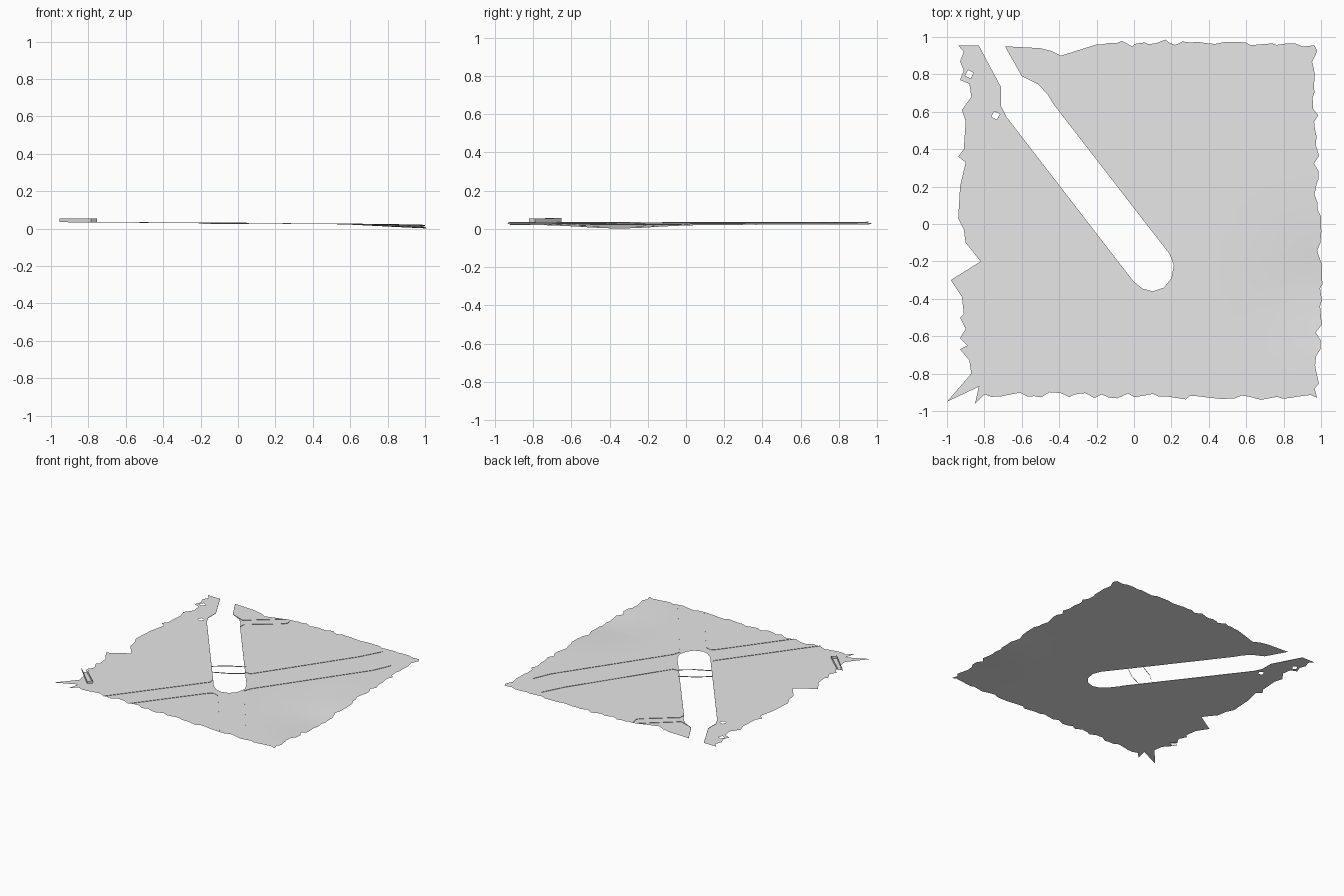
import bpy, bmesh, math, random
from mathutils import Vector

random.seed(4)
if "Cube" in bpy.data.objects:
    bpy.data.objects.remove(bpy.data.objects["Cube"])

grey = bpy.data.materials.new("plain grey")
grey.use_nodes = True
colour = (0.8, 0.8, 0.8, 1)
grey.diffuse_color = colour
grey.node_tree.nodes["Principled BSDF"].inputs["Base Color"].default_value = colour


def ground(x, y):
    """Gentle slope toward +x with a shallow dip at the right edge."""
    dip = max(0, min(1, (x - 0.55) / 0.43)) * math.exp(-((y + 0.35) / 0.27) ** 2)
    return 0.028 - 0.007 * x - 0.019 * dip


def finish(bm, name):
    mesh = bpy.data.meshes.new(name)
    bm.to_mesh(mesh)
    bm.free()
    mesh.materials.append(grey)
    obj = bpy.data.objects.new(name, mesh)
    bpy.context.collection.objects.link(obj)
    return obj


def ribbon(name, points, low=0.0, high=0.003, steps=8):
    """Thin upright strip that follows the ground along a path."""
    bm = bmesh.new()
    path = [Vector(points[0])]
    for a, b in zip(points, points[1:]):
        path += [Vector(a).lerp(Vector(b), (i + 1) / steps) for i in range(steps)]
    rows = [[bm.verts.new((p.x, p.y, ground(p.x, p.y) + h)) for h in (low, high)]
            for p in path]
    for a, b in zip(rows, rows[1:]):
        bm.faces.new((a[0], b[0], b[1], a[1]))
    return finish(bm, name)


def ragged(start, end, count, depth):
    """Torn edge between two points, both ends left out."""
    a, b = Vector(start), Vector(end)
    side = Vector((a.y - b.y, b.x - a.x)).normalized()
    return [tuple(a.lerp(b, (i + random.uniform(-.3, .3)) / count)
                  + side * random.uniform(-depth, depth)) for i in range(1, count)]


# Outline of the sheet: torn edges and the open slot
left_edge = [(-.83, .955), (-.94, .955), (-.91, .92), (-.93, .87), (-.91, .82),
             (-.93, .77), (-.88, .75), (-.87, .68), (-.92, .61), (-.9, .55),
             (-.91, .4), (-.94, .36), (-.9, .33), (-.93, .2), (-.94, .03),
             (-.91, -.03), (-.9, -.1), (-.82, -.2), (-.98, -.3), (-.92, -.39),
             (-.91, -.48), (-.93, -.5), (-.9, -.56), (-.93, -.61), (-.89, -.65),
             (-.93, -.67), (-.88, -.73), (-.87, -.8), (-1, -.95), (-.83, -.87),
             (-.85, -.96), (-.8, -.91)]
corner_front, corner_back = (.98, -.93), (.965, .955)
top_edge = [(.3, .97), (-.2, .96), (-.39, .9), (-.44, .925), (-.5, .94), (-.69, .95)]
slot_right = [(-.69, .95), (-.6, .79), (-.51, .745), (-.46, .69), (-.43, .64), (.05, .02),
              (.19, -.16)]
slot_end = [(.213, -.22), (.2, -.29), (.16, -.34), (.1, -.36), (.045, -.345), (0, -.31)]
slot_left = [(-.07, -.22), (-.68, .57), (-.71, .63), (-.71, .73), (-.83, .955)]

outline = (left_edge + ragged(left_edge[-1], corner_front, 40, .017) + [corner_front]
           + ragged(corner_front, (1, .04), 22, .017) + [(1, .04)]
           + ragged((.98, .04), corner_back, 22, .017) + [corner_back]
           + ragged(corner_back, top_edge[0], 14, .008) + top_edge[:1]
           + ragged(top_edge[0], top_edge[1], 14, .02) + top_edge[1:-1]
           + slot_right + slot_end + slot_left[:-1])
holes = [[(x - .023, y - .008), (x + .007, y - .023), (x + .023, y + .008), (x - .007, y + .023)]
         for x, y in ((-.88, .8), (-.74, .58))]

bm = bmesh.new()
for loop in [outline] + holes:
    verts = [bm.verts.new((*p, 0)) for p in loop]
    for a, b in zip(verts, verts[1:] + verts[:1]):
        bm.edges.new((a, b))
bmesh.ops.triangle_fill(bm, edges=bm.edges[:], use_beauty=True, normal=(0, 0, 1))
# Grid cuts let the sheet bend
for axis in ((1, 0, 0), (0, 1, 0)):
    for i in range(-9, 10):
        bmesh.ops.bisect_plane(bm, geom=bm.verts[:] + bm.edges[:] + bm.faces[:],
                               plane_co=Vector(axis) * i / 10, plane_no=axis)
for v in bm.verts:
    v.co.z = ground(v.co.x, v.co.y)
for f in bm.faces:
    f.smooth = True
    f.normal_update()
    if f.normal.z < 0:
        f.normal_flip()
finish(bm, "ground_sheet")

# Low kerbs along the roads and the slot
kerbs = {
    "northeast_kerb_left": [(.04, .02), (.1, .02), (.58, .73), (.67, .9)],
    "northeast_kerb_right": [(.23, -.25), (.25, -.19), (.8, .6), (.86, .74)],
    "southwest_kerb": [(-.07, -.22), (-.06, -.27), (-.56, -.93)],
    "south_kerb": [(-.33, -.92), (.02, -.46), (.05, -.425), (.08, -.415), (.12, -.43), (.48, -.92)],
    "southeast_kerb": [(.23, -.25), (.72, -.92)],
    "north_kerb_upper": [(-.58, .78), (-.48, .745), (-.23, .95)],
    "north_kerb_lower": [(-.43, .64), (-.43, .69), (-.2, .87), (-.18, .9), (-.19, .95)],
    "slot_kerb_left": slot_left,
    "slot_kerb_right": slot_right[:-1],
}
for name, points in kerbs.items():
    ribbon(name, points)

# Thin rails crossing the slot
ribbon("crossing_rail_back", [(-.21, -.04), (-.12, .035), (0, .1)], -.003, .004)
ribbon("crossing_rail_front", [(-.15, -.12), (-.035, -.065), (.06, .005)], -.003, .004)

# Upright corner wall
ribbon("corner_wall", [(-.955, -.65), (-.785, -.82), (-.755, -.79), (-.91, -.65)], 0, .021)
